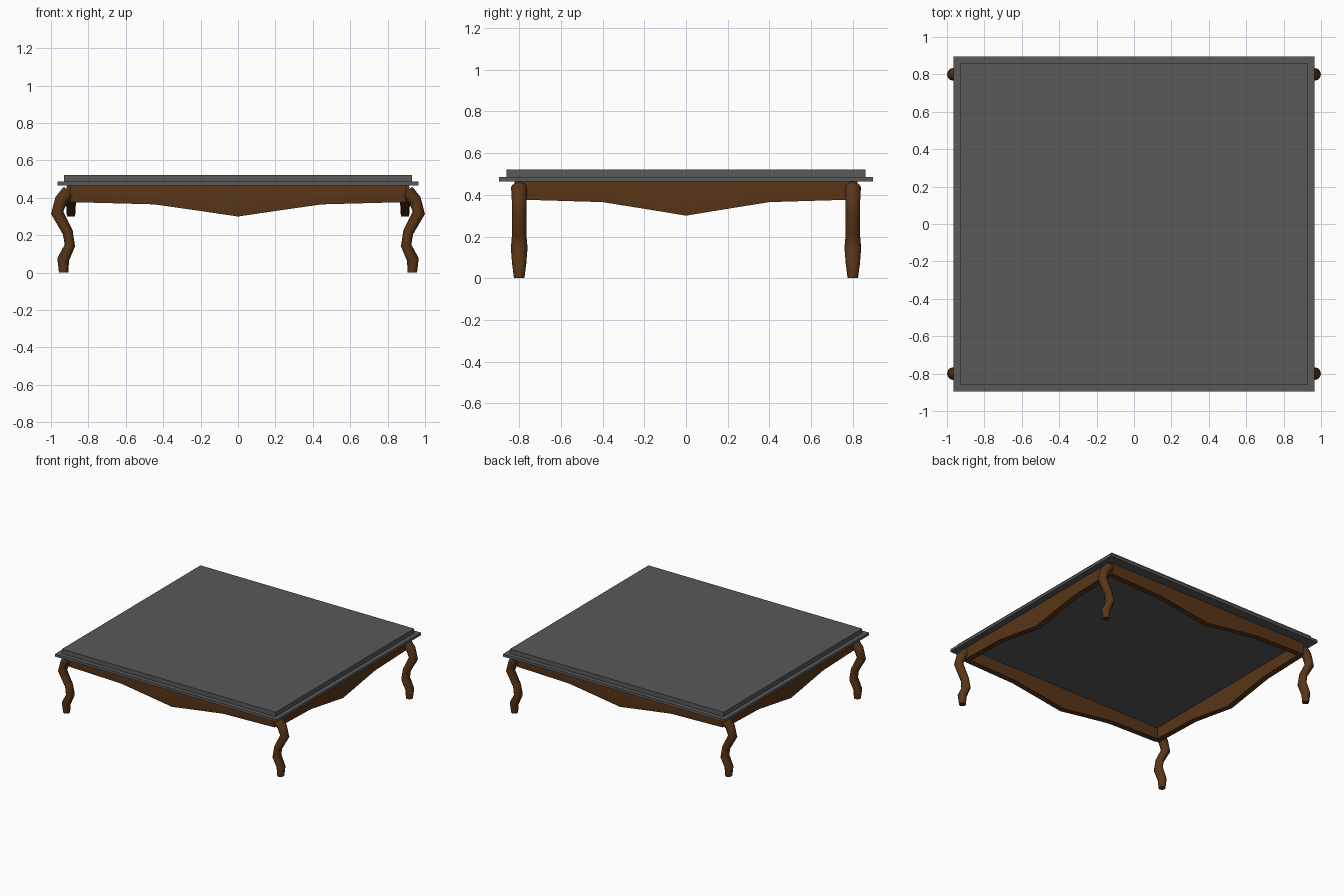
import bpy, bmesh
from math import cos, sin, pi
from mathutils import Vector

if "Cube" in bpy.data.objects:
    bpy.data.objects.remove(bpy.data.objects["Cube"])


def material(name, rgb):
    m = bpy.data.materials.new(name)
    m.diffuse_color = (*rgb, 1)
    m.use_nodes = True
    m.node_tree.nodes["Principled BSDF"].inputs["Base Color"].default_value = m.diffuse_color
    return m


WOOD = material("dark_wood", (0.10, 0.036, 0.009))
GREY = material("dark_grey_top", (0.1, 0.1, 0.1))


def finish(name, bm, mat, smooth=None):
    bmesh.ops.recalc_face_normals(bm, faces=bm.faces)
    me = bpy.data.meshes.new(name)
    bm.to_mesh(me)
    bm.free()
    ob = bpy.data.objects.new(name, me)
    bpy.context.collection.objects.link(ob)
    me.materials.append(mat)
    if smooth:
        bpy.ops.object.select_all(action='DESELECT')
        ob.select_set(True)
        bpy.context.view_layer.objects.active = ob
        bpy.ops.object.shade_smooth_by_angle(angle=smooth)
    return ob


def loft(rings):
    # skin closed rings and cap both ends
    bm = bmesh.new()
    vs = [[bm.verts.new(p) for p in r] for r in rings]
    n = len(vs[0])
    for a, b in zip(vs, vs[1:]):
        for i in range(n):
            j = (i + 1) % n
            bm.faces.new((a[i], a[j], b[j], b[i]))
    bm.faces.new(vs[0])
    bm.faces.new(vs[-1])
    return bm


def slab(name, hx, hy, z0, z1):
    corners = [(-hx, -hy), (hx, -hy), (hx, hy), (-hx, hy)]
    finish(name, loft([[(x, y, z) for x, y in corners] for z in (z0, z1)]), GREY)


# stepped table top
slab("top_lower_slab", 0.965, 0.896, 0.465, 0.486)
slab("top_upper_slab", 0.93, 0.862, 0.486, 0.521)

# cabriole legs: centre x, centre z, radius in the bend plane, radius along y
LEG = [(0.932, 0.0, 0.025, 0.025), (0.935, 0.07, 0.032, 0.034),
       (0.899, 0.145, 0.028, 0.040), (0.910, 0.215, 0.028, 0.034),
       (0.967, 0.320, 0.033, 0.034), (0.945, 0.388, 0.035, 0.036),
       (0.903, 0.434, 0.038, 0.039)]


def leg(name, sx, sy, sides=12):
    rings = []
    for k, (x, z, r, ry) in enumerate(LEG):
        p, q = LEG[max(k - 1, 0)], LEG[min(k + 1, len(LEG) - 1)]
        t = Vector((q[0] - p[0], q[1] - p[1])).normalized()
        if k == 0:
            t = Vector((0, 1))
        rings.append([(sx * (x + t.y * r * cos(a)), sy * 0.80 + ry * sin(a),
                       z - t.x * r * cos(a))
                      for a in (2 * pi * i / sides for i in range(sides))])
    finish(name, loft(rings), WOOD, 1.0)


for sx, side in ((-1, "left"), (1, "right")):
    for sy, end in ((-1, "front"), (1, "back")):
        leg(f"{end}_{side}_leg", sx, sy)

# scalloped aprons: position along half length, crease height, bottom height
APRON = [(-1, 0.42, 0.377), (-0.5, 0.415, 0.365), (-0.25, 0.387, 0.333),
         (0, 0.382, 0.30), (0.25, 0.387, 0.333), (0.5, 0.415, 0.365),
         (1, 0.42, 0.377)]


def apron(name, half, dist, sign, along_x):
    rings = []
    for s, crease, bottom in APRON:
        profile = [(-0.022, 0.465), (0.022, 0.465), (0.027, crease),
                   (0.022, bottom), (-0.022, bottom), (-0.027, crease)]
        ring = []
        for d, z in profile:
            u, v = s * half, sign * (dist + d)
            ring.append((u, v, z) if along_x else (v, u, z))
        rings.append(ring)
    finish(name, loft(rings), WOOD, 1.0)


for sign, a, b in ((-1, "front", "left"), (1, "back", "right")):
    apron(f"{a}_apron", 0.895, 0.80, sign, True)
    apron(f"{b}_apron", 0.80, 0.893, sign, False)
